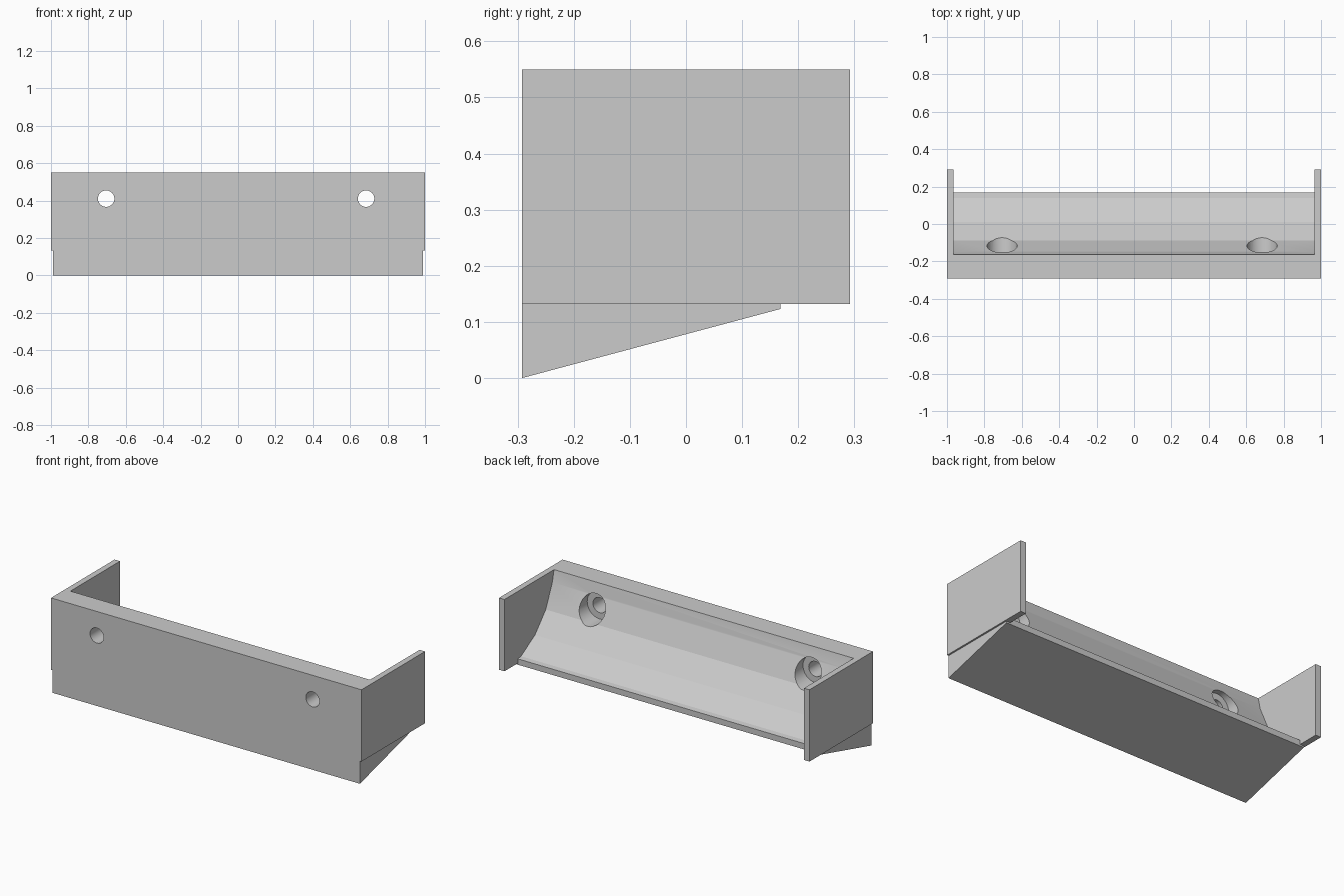
import bpy, bmesh, math
from mathutils import Matrix

cube = bpy.data.objects.get("Cube")
if cube:
    bpy.data.objects.remove(cube, do_unlink=True)

grey = bpy.data.materials.new("light_grey")
grey.use_nodes = True
grey.diffuse_color = (0.6, 0.6, 0.6, 1)
grey.node_tree.nodes["Principled BSDF"].inputs["Base Color"].default_value = (0.6, 0.6, 0.6, 1)

FRONT, BACK, TOP = -0.292, 0.292, 0.55
PANEL_BOTTOM = 0.132


def add_object(name, bm):
    bmesh.ops.recalc_face_normals(bm, faces=bm.faces)
    mesh = bpy.data.meshes.new(name)
    bm.to_mesh(mesh)
    bm.free()
    mesh.materials.append(grey)
    obj = bpy.data.objects.new(name, mesh)
    bpy.context.collection.objects.link(obj)
    return obj


def extrude_profile(name, profile, x0, x1):
    """Extrude a (y, z) outline along x."""
    bm = bmesh.new()
    face = bm.faces.new([bm.verts.new((x0, y, z)) for y, z in profile])
    new = bmesh.ops.extrude_face_region(bm, geom=[face])["geom"]
    bmesh.ops.translate(bm, vec=(x1 - x0, 0, 0),
                        verts=[v for v in new if isinstance(v, bmesh.types.BMVert)])
    return add_object(name, bm)


def cylinder_y(name, x, z, radius, y0, y1):
    bm = bmesh.new()
    place = Matrix.Translation((x, (y0 + y1) / 2, z)) @ Matrix.Rotation(math.pi / 2, 4, 'X')
    bmesh.ops.create_cone(bm, cap_ends=True, segments=32, radius1=radius,
                          radius2=radius, depth=y1 - y0, matrix=place)
    return add_object(name, bm)


def combine(target, tool, operation):
    mod = target.modifiers.new(operation.lower(), 'BOOLEAN')
    mod.operation, mod.solver, mod.object = operation, 'EXACT', tool
    bpy.context.view_layer.objects.active = target
    bpy.ops.object.modifier_apply(modifier=mod.name)
    bpy.data.objects.remove(tool, do_unlink=True)


# Trough body: flat front, sloping underside, faceted hollow behind
hollow = [(0.31 + 0.475 * math.cos(math.radians(a)), 0.605 + 0.475 * math.sin(math.radians(a)))
          for a in (249, 231, 213, 195)]
outline = [(FRONT, 0), (0.168, 0.123), (0.168, 0.157)] + hollow + [(-0.164, TOP), (FRONT, TOP)]
bracket = extrude_profile("trough_bracket", outline, -0.99, 0.99)

# Upright end panels
panel = [(FRONT, PANEL_BOTTOM), (BACK, PANEL_BOTTOM), (BACK, TOP), (FRONT, TOP)]
for side in (-1, 1):
    end = extrude_profile("end_panel", panel, side * 0.965, side * 1.0)
    combine(bracket, end, 'UNION')

# Screw holes, counterbored from the hollow side
for x in (-0.705, 0.685):
    combine(bracket, cylinder_y("screw_hole", x, 0.41, 0.044, -0.4, 0.1), 'DIFFERENCE')
    combine(bracket, cylinder_y("counterbore", x, 0.41, 0.081, -0.185, 0.1), 'DIFFERENCE')

# Smooth the bores, keep the facets and corners crisp
bpy.ops.object.select_all(action='DESELECT')
bracket.select_set(True)
bpy.context.view_layer.objects.active = bracket
bpy.ops.object.shade_smooth_by_angle(angle=math.radians(15))
